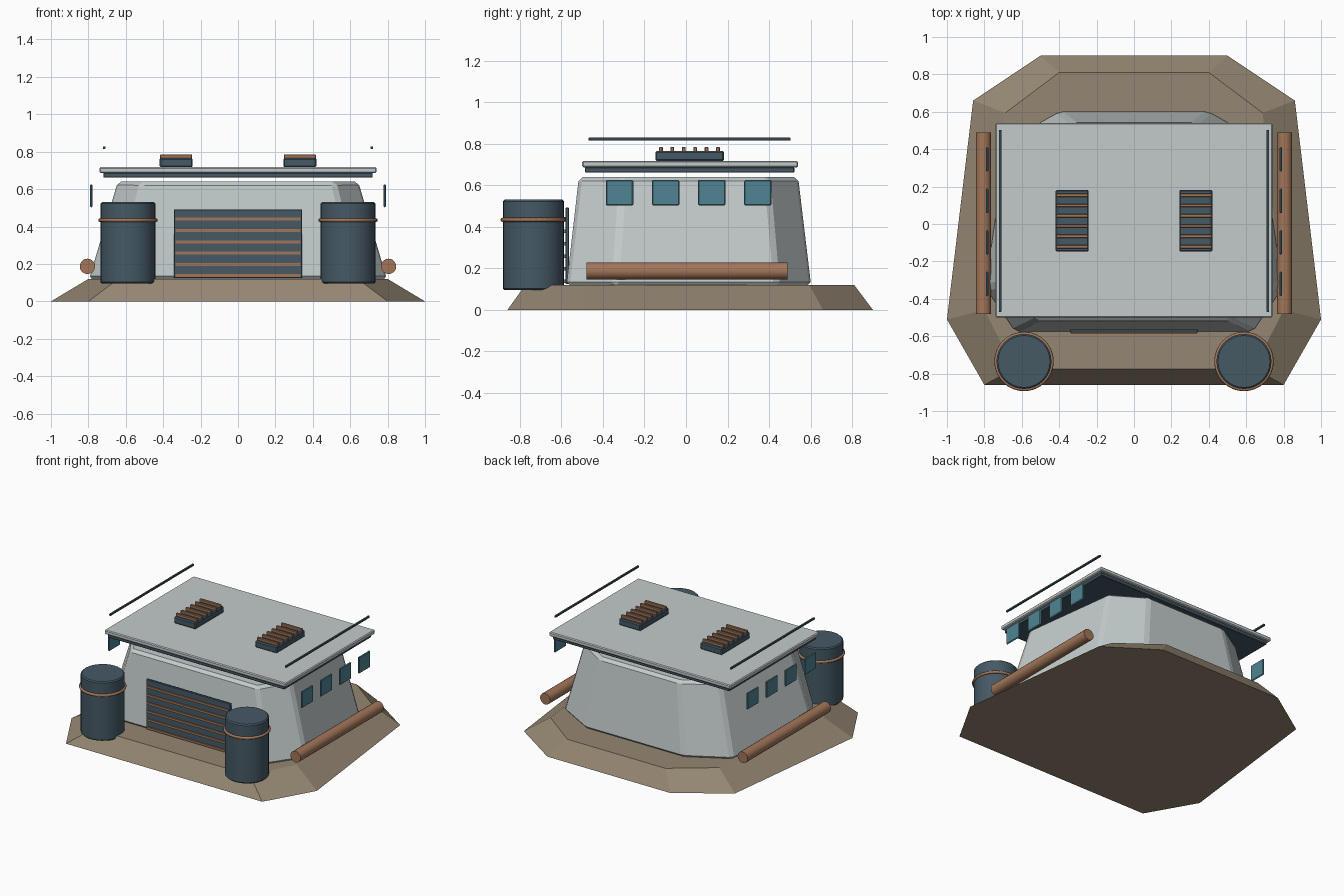
import bpy, bmesh, math

if "Cube" in bpy.data.objects:
    bpy.data.objects.remove(bpy.data.objects["Cube"])


def material(name, rgb):
    m = bpy.data.materials.new(name)
    m.diffuse_color = (*rgb, 1)
    m.use_nodes = True
    m.node_tree.nodes["Principled BSDF"].inputs["Base Color"].default_value = m.diffuse_color
    return m


SAND = material("sand", (0.30, 0.24, 0.17))
PALE = material("pale_panel", (0.55, 0.60, 0.60))
DARK = material("dark_metal", (0.06, 0.10, 0.13))
COPPER = material("copper", (0.36, 0.18, 0.10))
GLASS = material("glass", (0.08, 0.23, 0.29))


def bevel(ob, width, segments=1):
    if width:
        b = ob.modifiers.new("bevel", 'BEVEL')
        b.width, b.segments, b.limit_method = width, segments, 'ANGLE'


def box(name, x, y, z, mat, bev=0.0):
    """Box from (min, max) ranges."""
    bpy.ops.mesh.primitive_cube_add(size=1, location=[sum(r) / 2 for r in (x, y, z)])
    ob = bpy.context.object
    ob.name = name
    ob.scale = [r[1] - r[0] for r in (x, y, z)]
    bpy.ops.object.transform_apply(location=False, rotation=False, scale=True)
    ob.data.materials.append(mat)
    bevel(ob, bev)
    return ob


def cylinder(name, loc, r, depth, mat, rot=(0, 0, 0), sides=32, bev=0.0):
    bpy.ops.mesh.primitive_cylinder_add(vertices=sides, radius=r, depth=depth,
                                        location=loc, rotation=rot)
    ob = bpy.context.object
    ob.name = name
    ob.data.materials.append(mat)
    bpy.ops.object.shade_smooth_by_angle(angle=math.radians(35))
    bevel(ob, bev)
    return ob


# half outline shared by the foundation and the walls, mirrored to an octagon
HALF = [(0.8, -0.86), (1.0, -0.51), (0.86, 0.66), (0.5, 0.9)]
OUTLINE = HALF + [(-x, y) for x, y in reversed(HALF)]


def frustum(name, levels, mat, bev=0.0):
    """Stack scaled copies of the outline; levels are (z, x scale, y scale)."""
    bm = bmesh.new()
    rings = [[bm.verts.new((x * sx, y * sy, z)) for x, y in OUTLINE] for z, sx, sy in levels]
    n = len(OUTLINE)
    for a, b in zip(rings, rings[1:]):
        for i in range(n):
            j = (i + 1) % n
            bm.faces.new((a[i], a[j], b[j], b[i]))
    bm.faces.new(rings[0][::-1])
    bm.faces.new(rings[-1])
    me = bpy.data.meshes.new(name)
    bm.to_mesh(me)
    bm.free()
    me.materials.append(mat)
    ob = bpy.data.objects.new(name, me)
    bpy.context.collection.objects.link(ob)
    bevel(ob, bev)


# foundation and tapered walls
frustum("foundation", [(0, 1, 1), (0.12, 0.8, 0.9)], SAND)
frustum("walls", [(0.115, 0.8, 0.67), (0.64, 0.645, 0.6)], PALE, 0.02)

# roof slab with dark trim below
box("roof_slab", (-0.74, 0.74), (-0.50, 0.54), (0.686, 0.717), PALE, 0.006)
box("roof_trim", (-0.72, 0.72), (-0.487, 0.522), (0.661, 0.687), DARK, 0.004)

# shutter door with copper slats
box("door_panel", (-0.343, 0.343), (-0.581, -0.563), (0.125, 0.492), DARK, 0.003)
for i in range(6):
    z = 0.137 + i * 0.0605
    box("door_slat", (-0.335, 0.335), (-0.589, -0.575), (z - 0.008, z + 0.008), COPPER)

for s in (-1, 1):
    # front barrels with bands
    cylinder("barrel", (s * 0.588, -0.735, 0.313), 0.147, 0.436, DARK, bev=0.008)
    bpy.ops.mesh.primitive_torus_add(location=(s * 0.588, -0.735, 0.434), major_radius=0.149,
                                     minor_radius=0.01, major_segments=32, minor_segments=8)
    band = bpy.context.object
    band.name = "barrel_band"
    band.data.materials.append(COPPER)
    bpy.ops.object.shade_smooth()

    # side pipes
    cylinder("side_pipe", (s * 0.805, 0.005, 0.187), 0.041, 0.97, COPPER,
             (math.pi / 2, 0, 0), 20)

    # side windows
    for i in range(4):
        y = -0.32 + i * 0.222
        box("window", sorted((s * 0.779, s * 0.791)), (y - 0.066, y + 0.066),
            (0.503, 0.626), GLASS, 0.005)

    # rails above the roof edges
    box("roof_rail", (s * 0.716 - 0.007, s * 0.716 + 0.007), (-0.47, 0.503),
        (0.815, 0.829), DARK, 0.002)

    # roof vents with copper fins
    vx = s * 0.331
    box("vent_base", (vx - 0.089, vx + 0.089), (-0.148, 0.183), (0.717, 0.766), DARK, 0.007)
    for i in range(6):
        y = -0.121 + i * 0.055
        box("vent_fin", (vx - 0.086, vx + 0.086), (y - 0.009, y + 0.009),
            (0.76, 0.785), COPPER, 0.003)
